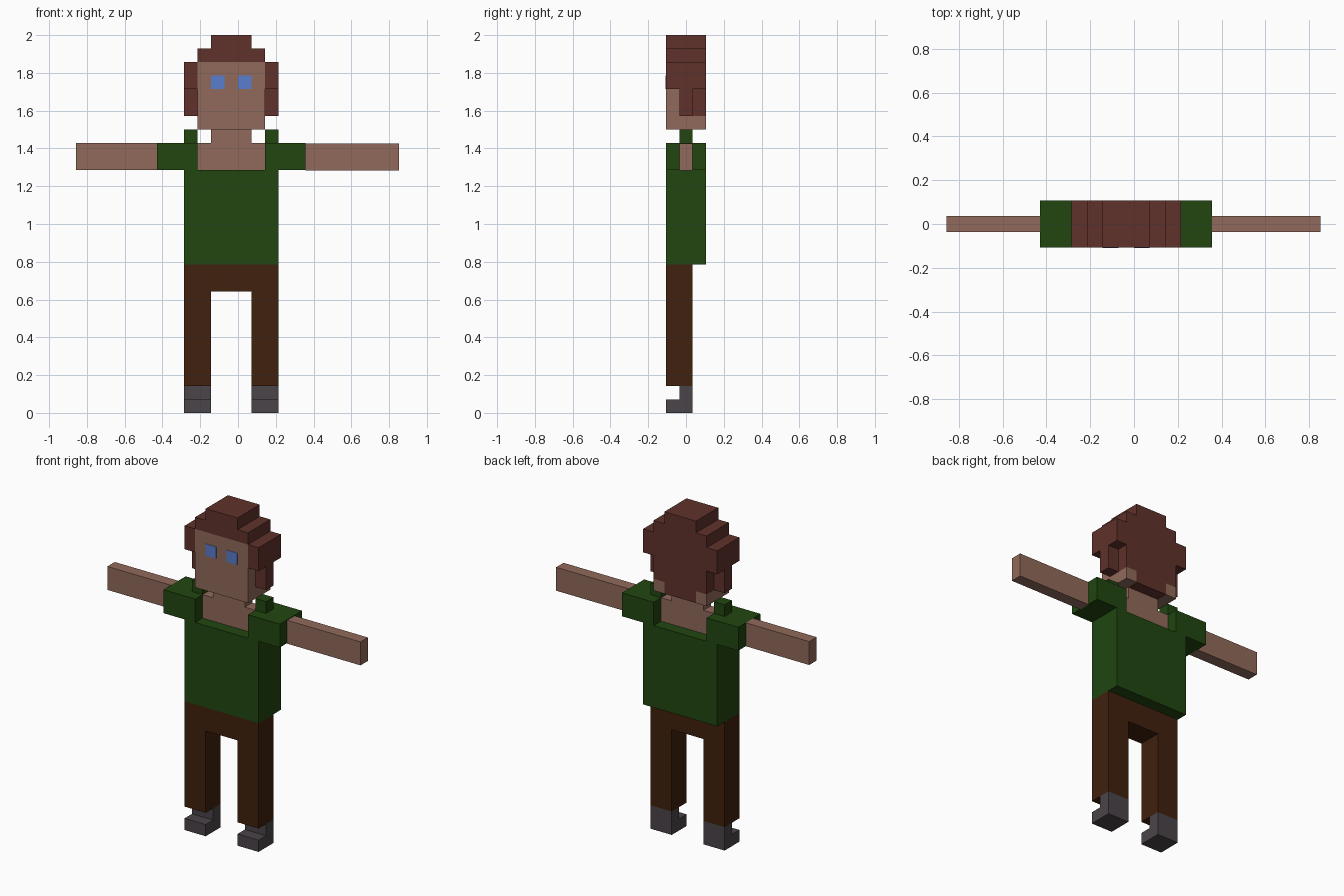
import bpy
import bmesh
from mathutils import Matrix, Vector

cube = bpy.data.objects.get("Cube")
if cube:
    bpy.data.objects.remove(cube, do_unlink=True)

U = 2 / 28      # size of one block
AXIS = -0.5     # the body is symmetric about this block coordinate


def material(name, color):
    mat = bpy.data.materials.new(name)
    mat.use_nodes = True
    rgba = (*color, 1)
    mat.diffuse_color = rgba
    bsdf = next(n for n in mat.node_tree.nodes if n.type == 'BSDF_PRINCIPLED')
    bsdf.inputs["Base Color"].default_value = rgba
    bsdf.inputs["Roughness"].default_value = 0.9
    return mat


skin = material("skin", (0.283, 0.144, 0.105))
green = material("shirt green", (0.015, 0.061, 0.005))
brown = material("trouser brown", (0.050, 0.015, 0.004))
auburn = material("hair auburn", (0.117, 0.032, 0.024))
grey = material("shoe grey", (0.070, 0.058, 0.065))
blue = material("eye blue", (0.102, 0.205, 0.610))

# Depth ranges in blocks, front is negative
FULL, MID, BACK, FORE = (-1.5, 1.5), (-0.5, 0.5), (0.5, 1.5), (-1.5, 0.5)


def part(name, mat, *boxes):
    """One object from boxes, each given as x, y and z ranges in blocks."""
    bm = bmesh.new()
    for ranges in boxes:
        low = Vector([r[0] for r in ranges]) * U
        high = Vector([r[1] for r in ranges]) * U
        place = Matrix.Translation((low + high) / 2) @ Matrix.Diagonal((*(high - low), 1))
        bmesh.ops.create_cube(bm, size=1, matrix=place)
    mesh = bpy.data.meshes.new(name)
    bm.to_mesh(mesh)
    bm.free()
    mesh.materials.append(mat)
    obj = bpy.data.objects.new(name, mesh)
    bpy.context.collection.objects.link(obj)


def flip(xs):
    return (2 * AXIS - xs[1], 2 * AXIS - xs[0])


def pair(name, mat, *boxes):
    """A right part and its mirrored left twin."""
    part("right_" + name, mat, *boxes)
    part("left_" + name, mat, *[(flip(x), y, z) for x, y, z in boxes])


# Shoes and trousers
pair("shoe", grey, ((-4, -2), FORE, (0, 1)), ((-4, -2), MID, (1, 2)))
pair("trouser_leg", brown, ((-4, -2), FORE, (2, 9)))
part("hips", brown, ((-4, 3), FORE, (9, 11)))

# Shirt
part("torso", green, ((-4, 3), FULL, (11, 18)))
pair("sleeve", green, ((-6, -3), FULL, (18, 20)))
pair("collar", green, ((-4, -3), MID, (20, 21)))

# Chest, neck and arms
part("chest", skin, ((-3, 2), MID, (18, 20)))
part("neck", skin, ((-2, 1), MID, (20, 21)))
part("right_arm", skin, ((-12, -6), MID, (18, 20)))
part("left_arm", skin, ((5, 11.93), MID, (17.95, 19.95)))

# Head and eyes
part("head", skin, ((-3, 2), FORE, (21, 26)))
pair("nape_corner", skin, ((-3, -2), BACK, (21, 22)))
pair("eye", blue, ((-2, -1), (-1.53, -1.5), (24, 25)))

# Hair
part("hair_top", auburn, ((-3, 2), FULL, (26, 27)), ((-2, 1), FULL, (27, 28)))
part("hair_back", auburn, ((-3, 2), BACK, (22, 26)), ((-2, 1), BACK, (21, 22)))
pair("hair_side", auburn, ((-4, -3), FULL, (24, 26)), ((-4, -3), MID, (22, 24)))
